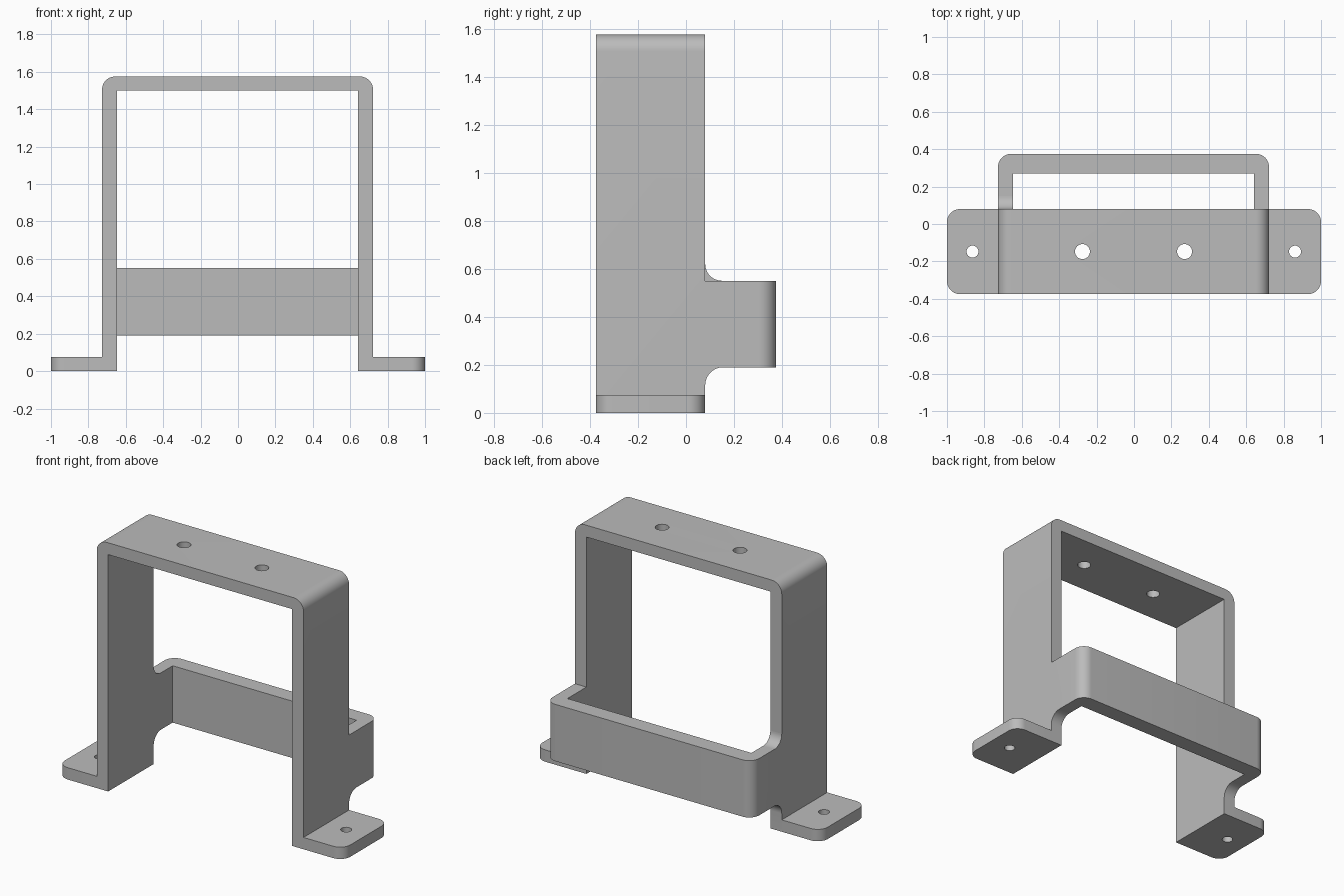
import bpy, bmesh
from math import cos, sin, radians, pi
from mathutils import Vector

cube = bpy.data.objects.get("Cube")
if cube:
    bpy.data.objects.remove(cube, do_unlink=True)

# Main dimensions
LEFT, RIGHT = 0.722, -0.727      # outer faces of the legs
WALL = 0.08
FRONT, LEG_BACK, BACK = -0.375, 0.08, 0.375
TOP, PLATE = 1.575, 0.075
BAND_LOW, BAND_HIGH = 0.19, 0.55
RADIUS = 0.07
MID_Y = (FRONT + LEG_BACK) / 2

grey = bpy.data.materials.new("grey")
grey.use_nodes = True
grey.diffuse_color = (0.5, 0.5, 0.5, 1)
grey.node_tree.nodes["Principled BSDF"].inputs["Base Color"].default_value = (0.5, 0.5, 0.5, 1)


def arc(cx, cy, r, start, end, steps=12):
    angles = [radians(start + (end - start) * i / steps) for i in range(steps + 1)]
    return [(cx + r * cos(a), cy + r * sin(a)) for a in angles]


def rect(a0, b0, a1, b1):
    return [(a0, b0), (a1, b0), (a1, b1), (a0, b1)]


def prism(name, points, axis, low, high, round_edge=None):
    """Extrude a profile along an axis; optionally round the chosen edges."""
    place = {"X": lambda a, b: (low, a, b),
             "Y": lambda a, b: (a, low, b),
             "Z": lambda a, b: (a, b, low)}[axis]
    step = Vector([(high - low) * (axis == k) for k in "XYZ"])
    bm = bmesh.new()
    face = bm.faces.new([bm.verts.new(place(a, b)) for a, b in points])
    new = bmesh.ops.extrude_face_region(bm, geom=[face])["geom"]
    bmesh.ops.translate(bm, vec=step, verts=[v for v in new if isinstance(v, bmesh.types.BMVert)])
    bmesh.ops.recalc_face_normals(bm, faces=bm.faces)
    if round_edge:
        edges = [e for e in bm.edges
                 if round_edge((e.verts[0].co + e.verts[1].co) / 2)]
        bmesh.ops.bevel(bm, geom=edges, offset=RADIUS, segments=10,
                        profile=0.5, affect="EDGES")
    mesh = bpy.data.meshes.new(name)
    bm.to_mesh(mesh)
    bm.free()
    mesh.materials.append(grey)
    obj = bpy.data.objects.new(name, mesh)
    bpy.context.collection.objects.link(obj)
    return obj


def cut(obj, cutter):
    """Subtract a cutter, keep the finished mesh and drop the cutter."""
    cutter.hide_render = True
    mod = obj.modifiers.new("cut", "BOOLEAN")
    mod.operation, mod.solver, mod.object = "DIFFERENCE", "EXACT", cutter
    bpy.context.view_layer.update()
    graph = bpy.context.evaluated_depsgraph_get()
    mesh = bpy.data.meshes.new_from_object(obj.evaluated_get(graph))
    obj.modifiers.clear()
    obj.data = mesh
    bpy.data.objects.remove(cutter, do_unlink=True)


def drill(obj, x, radius):
    circle = arc(x, MID_Y, radius, 0, 360, 32)[:-1]
    cut(obj, prism("hole_cutter", circle, "Z", -0.5, 2))


# Bracket body: a solid block with rounded top sides and rounded back corners
mid_x = (LEFT + RIGHT) / 2
body = prism("bracket_body", rect(RIGHT, 0, LEFT, TOP), "Y", FRONT, BACK,
             lambda m: abs(m.x - mid_x) > 0.6 and
             ((m.z > TOP - 0.01 and abs(m.y) < 0.1) or
              (m.y > BACK - 0.01 and 0.1 < m.z < TOP - 0.1)))

# Hollow inside, open at the front and below
cut(body, prism("inner_cutter", rect(RIGHT + WALL, -1, LEFT - WALL, TOP - PLATE),
                "Y", -1, 0.27))
# Space above the back band
cut(body, prism("upper_cutter", rect(LEG_BACK, BAND_HIGH, 1, 2), "X", -1.5, 1.5))
# Space below the back band, with rounded inner corner
r = 0.075
lower = [(LEG_BACK, -1), (1, -1), (1, BAND_LOW)]
lower += arc(LEG_BACK + r, BAND_LOW - r, r, 90, 180)
cut(body, prism("lower_cutter", lower, "X", -1.5, 1.5))
# Mounting holes through the top
for side in (-1, 1):
    drill(body, mid_x + side * 0.273, 0.04)

# Fillet between the right leg and the top of the band
fillet = [(LEG_BACK, BAND_HIGH)] + arc(LEG_BACK + RADIUS, BAND_HIGH + RADIUS, RADIUS, 270, 180)
parts = [body, prism("right_upper_fillet", fillet, "X", RIGHT, RIGHT + WALL)]

# Foot flanges with rounded outer corners and one screw hole each
for name, inner, outer in (("left_foot", LEFT, 1.0), ("right_foot", RIGHT, -1.0)):
    foot = prism(name, rect(inner, FRONT, outer, LEG_BACK), "Z", 0, PLATE,
                 lambda m: abs(m.x) > 0.99 and abs(m.y - MID_Y) > 0.2
                 and 0.01 < m.z < PLATE - 0.01)
    drill(foot, (inner + outer) / 2, 0.032)
    parts.append(foot)

# Smooth the rounded corners, keep the rest sharp
bpy.ops.object.select_all(action="DESELECT")
for part in parts:
    part.select_set(True)
bpy.context.view_layer.objects.active = body
bpy.ops.object.shade_smooth_by_angle(angle=pi / 6)
